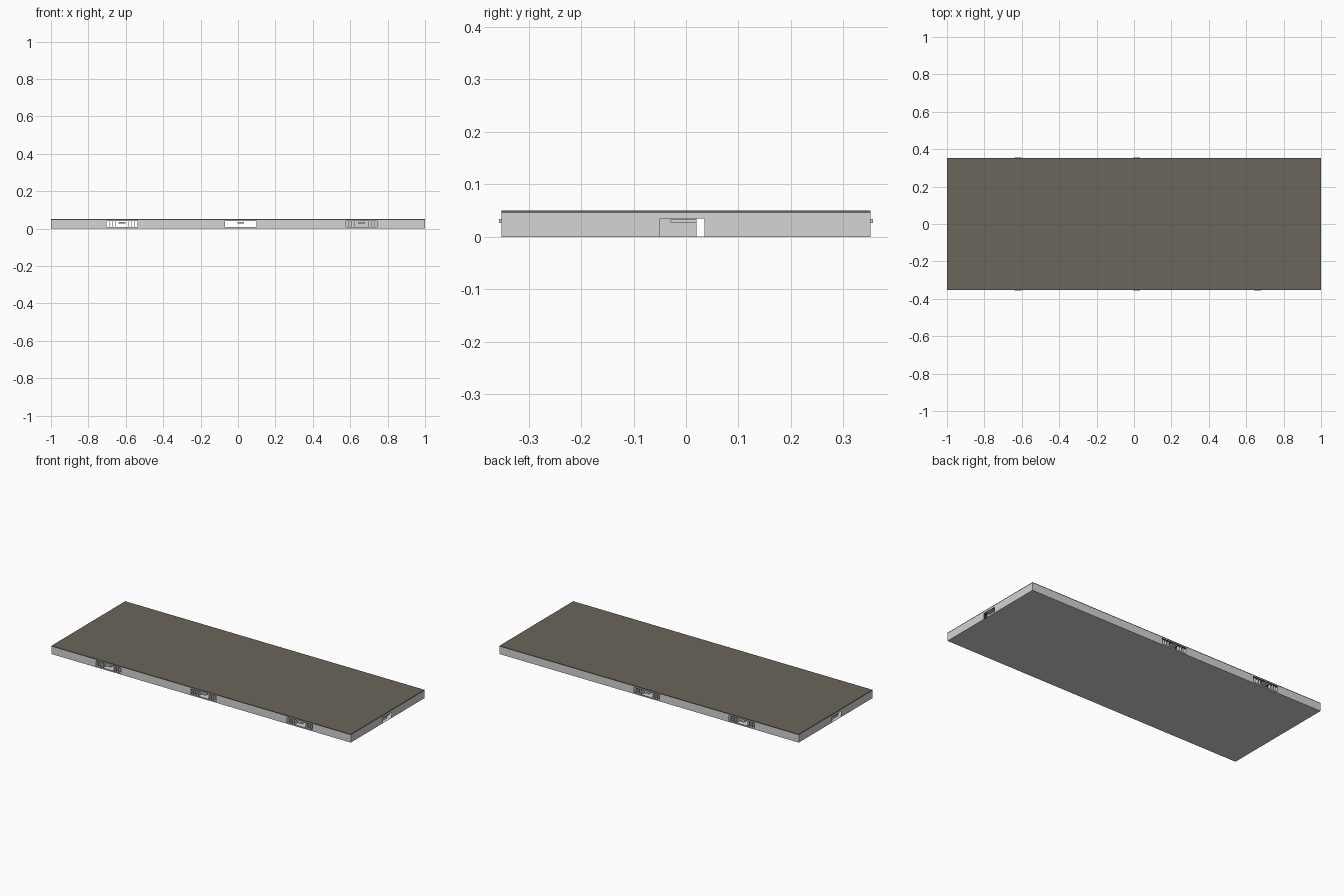
import bpy
import bmesh
from math import pi
from mathutils import Matrix, Vector

cube = bpy.data.objects.get("Cube")
if cube:
    bpy.data.objects.remove(cube, do_unlink=True)

HALF_X, HALF_Y = 1.0, 0.352
BODY_TOP, TOP = 0.045, 0.05


def material(name, colour):
    m = bpy.data.materials.new(name)
    m.use_nodes = True
    m.diffuse_color = (*colour, 1)
    m.node_tree.nodes["Principled BSDF"].inputs["Base Color"].default_value = (*colour, 1)
    return m


light_grey = material("light grey", (0.66, 0.66, 0.66))
grey_brown = material("grey brown", (0.145, 0.133, 0.105))


def finish(name, bm, mat):
    mesh = bpy.data.meshes.new(name)
    bm.to_mesh(mesh)
    bm.free()
    obj = bpy.data.objects.new(name, mesh)
    obj.data.materials.append(mat)
    bpy.context.collection.objects.link(obj)
    return obj


def box(bm, low, high, frame=Matrix()):
    low, high = Vector(low), Vector(high)
    place = Matrix.Translation((low + high) / 2) @ Matrix.Diagonal((*(high - low), 1))
    bmesh.ops.create_cube(bm, size=1, matrix=frame @ place)


def wall_frame(angle, distance):
    """Local x runs along the wall, local -y points out of it."""
    return Matrix.Rotation(angle, 4, "Z") @ Matrix.Translation((0, -distance, 0))


def wall(bm, frame, half, holes, low, high):
    """Thin shell wall with rectangular openings."""
    def quad(x0, x1, z0, z1):
        corners = ((x0, z0), (x1, z0), (x1, z1), (x0, z1))
        bm.faces.new([bm.verts.new(frame @ Vector((x, 0, z))) for x, z in corners])

    start = -half
    for x0, x1 in sorted(holes):
        quad(start, x0, 0, BODY_TOP)
        quad(x0, x1, 0, low)
        quad(x0, x1, high, BODY_TOP)
        start = x1
    quad(start, half, 0, BODY_TOP)


def long_connector(name, frame, centre):
    """Row of thin fins on each side of a small projecting tongue."""
    bm = bmesh.new()
    for side in (-1, 1):
        for i in range(4):
            x = centre + side * (0.036 + 0.016 * i)
            box(bm, (x - 0.0007, 0.001, 0.008), (x + 0.0007, 0.025, 0.04), frame)
    box(bm, (centre - 0.018, -0.004, 0.026), (centre + 0.018, 0.025, 0.034), frame)
    finish(name, bm, light_grey)


def end_connector(name, frame, flip):
    """Recessed plate with a slim ribbed tongue near its top."""
    bm = bmesh.new()
    spans = [sorted((flip * a, flip * b)) for a, b in ((-0.05, 0.02), (-0.03, 0.02))]
    (p0, p1), (t0, t1) = spans
    box(bm, (p0, 0.02, 0.001), (p1, 0.022, 0.035), frame)
    box(bm, (t0, 0, 0.027), (t1, 0.02, 0.033), frame)
    finish(name, bm, light_grey)


# Panel top
bm = bmesh.new()
box(bm, (-HALF_X, -HALF_Y, BODY_TOP), (HALF_X, HALF_Y, TOP))
finish("panel_top", bm, grey_brown)

# Hollow tray with open connector slots
front, back = wall_frame(0, HALF_Y), wall_frame(pi, HALF_Y)
right, left = wall_frame(pi / 2, HALF_X), wall_frame(-pi / 2, HALF_X)
front_spots = (-0.62, 0.015, 0.66)
back_spots = (0.62, -0.015)


def slots(spots):
    return [(c - 0.085, c + 0.085) for c in spots]


bm = bmesh.new()
wall(bm, front, HALF_X, slots(front_spots), 0.008, 0.04)
wall(bm, back, HALF_X, slots(back_spots), 0.008, 0.04)
wall(bm, right, HALF_Y, [(-0.05, 0.035)], 0.001, 0.035)
wall(bm, left, HALF_Y, [(-0.035, 0.05)], 0.001, 0.035)
floor = [(-HALF_X, -HALF_Y), (-HALF_X, HALF_Y), (HALF_X, HALF_Y), (HALF_X, -HALF_Y)]
bm.faces.new([bm.verts.new((x, y, 0)) for x, y in floor])
bmesh.ops.remove_doubles(bm, verts=bm.verts, dist=0.00001)
finish("tray", bm, light_grey)

# Connectors
for i, spot in enumerate(front_spots):
    long_connector(f"front_connector_{i + 1}", front, spot)
for i, spot in enumerate(back_spots):
    long_connector(f"back_connector_{i + 1}", back, spot)
end_connector("positive_x_connector", right, 1)
end_connector("negative_x_connector", left, -1)
